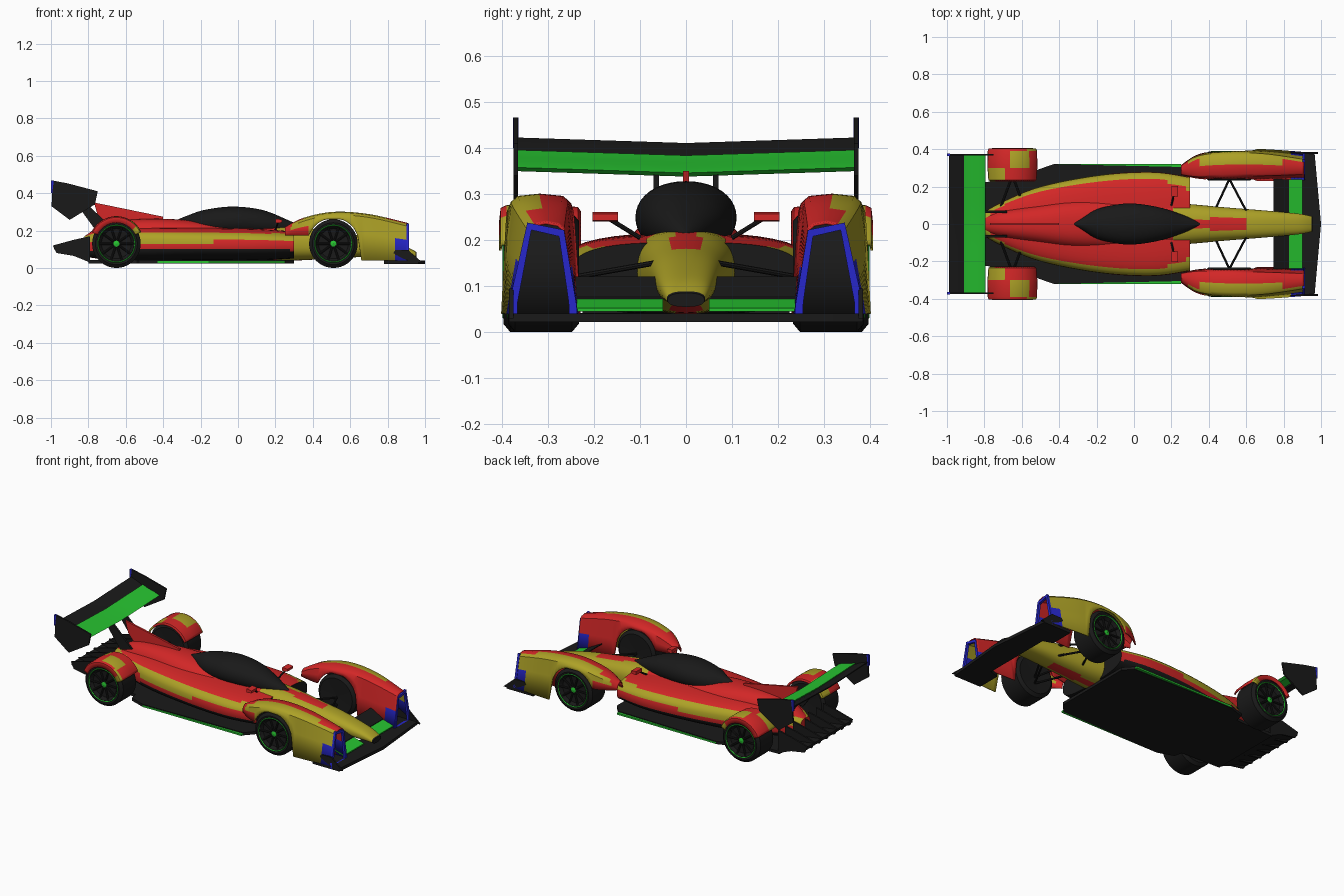
import bpy, bmesh, math
from mathutils import Vector

if "Cube" in bpy.data.objects:
    bpy.data.objects.remove(bpy.data.objects["Cube"])

COLS = dict(red=(.65, .02, .02), olive=(.42, .36, .02), black=(.01, .01, .01),
            green=(.02, .55, .03), blue=(.02, .02, .6))
MAT = {}
for k, c in COLS.items():
    MAT[k] = bpy.data.materials.new(k)
    MAT[k].diffuse_color = (*c, 1)


def finish(name, bm, cols, pick=None, mirror=False, solid=0, angle=35):
    bmesh.ops.recalc_face_normals(bm, faces=bm.faces)
    if pick:
        for f in bm.faces:
            f.material_index = cols.index(pick(f.calc_center_median()))
    me = bpy.data.meshes.new(name)
    bm.to_mesh(me)
    bm.free()
    ob = bpy.data.objects.new(name, me)
    bpy.context.collection.objects.link(ob)
    for c in cols:
        me.materials.append(MAT[c])
    bpy.ops.object.select_all(action='DESELECT')
    bpy.context.view_layer.objects.active = ob
    ob.select_set(True)
    bpy.ops.object.shade_smooth_by_angle(angle=math.radians(angle))
    if solid:
        m = ob.modifiers.new("Solidify", 'SOLIDIFY')
        m.thickness = solid
    if mirror:
        m = ob.modifiers.new("Mirror", 'MIRROR')
        m.use_axis = (False, True, False)
    return ob


def skin(name, rings, cols, closed=True, loop=False, **kw):
    bm = bmesh.new()
    vs = [[bm.verts.new(p) for p in r] for r in rings]
    n = len(vs[0])
    pairs = list(zip(vs, vs[1:])) + ([(vs[-1], vs[0])] if loop else [])
    for a, b in pairs:
        for i in range(n if closed else n - 1):
            j = (i + 1) % n
            bm.faces.new((a[i], a[j], b[j], b[i]))
    if closed and not loop:
        bm.faces.new(vs[0])
        bm.faces.new(vs[-1])
    return finish(name, bm, cols, **kw)


def smooth_rows(rows, steps=6):
    # Catmull-Rom through the station rows
    out, n = [], len(rows)
    for i in range(n - 1):
        p = [rows[max(0, i - 1)], rows[i], rows[i + 1], rows[min(n - 1, i + 2)]]
        for s in range(steps):
            t = s / steps
            out.append([.5 * (2 * b + (c - a) * t + (2 * a - 5 * b + 4 * c - d) * t * t
                              + (3 * b - a - 3 * c + d) * t ** 3) for a, b, c, d in zip(*p)])
    return out + [rows[-1]]


def hull(name, rows, cols, power=2.5, n=40, **kw):
    # rows: x, half width, bottom z, top z
    rings = []
    for x, w, zb, zt in smooth_rows(rows):
        ring = []
        for i in range(n):
            c, s = math.cos(2 * math.pi * i / n), math.sin(2 * math.pi * i / n)
            e = 2 / power
            ring.append((x, w * math.copysign(abs(c) ** e, c),
                         (zb + zt) / 2 + (zt - zb) / 2 * math.copysign(abs(s) ** e, s)))
        rings.append(ring)
    return skin(name, rings, cols, **kw)


def plate(name, pts, axis, lo, hi, col, mirror=False):
    # axis 'z': pts are (x, y); axis 'y': pts are (x, z)
    f = (lambda p, h: (p[0], p[1], h)) if axis == 'z' else (lambda p, h: (p[0], h, p[1]))
    return skin(name, [[f(p, h) for p in pts] for h in (lo, hi)], [col], mirror=mirror)


def both(half):
    return half + [(x, -y) for x, y in reversed(half) if y > 0]


def rod(name, a, b, r, col):
    a, b = Vector(a), Vector(b)
    q = (b - a).to_track_quat('Z', 'Y')
    ring = [q @ Vector((r * math.cos(k * math.pi / 4), r * math.sin(k * math.pi / 4), 0)) for k in range(8)]
    return skin(name, [[a + v for v in ring], [b + v for v in ring]], [col], mirror=True)


def lathe(name, cx, cy, cz, prof, col, n=40):
    # profile (radius, offset along y)
    rings = [[(cx + r * math.cos(2 * math.pi * i / n), cy + o, cz + r * math.sin(2 * math.pi * i / n))
              for r, o in prof] for i in range(n)]
    return skin(name, rings, [col], loop=True, mirror=True)


# Central body and nose
hull("fuselage", [(.955, .04, .055, .085), (.88, .055, .06, .12), (.7, .072, .06, .165), (.5, .088, .05, .195),
                  (.3, .106, .04, .22), (0, .13, .04, .23), (-.3, .13, .04, .258), (-.5, .105, .04, .262),
                  (-.7, .075, .045, .24), (-.82, .04, .06, .17)], ["red", "olive", "black"],
     pick=lambda c: "black" if c.x > .945 else "olive" if c.x > .2 and (abs(c.y) > .03 or c.x > .6) else "red")

# Side pods with dark intakes
hull("side_pods", [(.3, .25, .05, .195), (.1, .278, .04, .21), (-.18, .262, .04, .215), (-.5, .2, .04, .215),
                   (-.72, .11, .05, .2), (-.82, .05, .06, .17)], ["red", "olive", "black"], power=3,
     pick=lambda c: "black" if c.z < .095 or c.x > .299 else
     "olive" if .14 < c.z < .185 else "red")

# Canopy
hull("canopy", [(.36, .004, .19, .212), (.27, .045, .18, .255), (.13, .09, .17, .31), (-.03, .11, .17, .328),
                (-.18, .085, .17, .31), (-.27, .04, .18, .28), (-.33, .004, .2, .256)], ["black"], power=2.1)

# Spine fin
plate("spine_fin", [(-.77, .35), (-.4, .274), (-.4, .23), (-.7, .22), (-.75, .28)], 'y', -.006, .006, "red")

# Floor and diffuser
plate("floor", both([(.3, .25), (.25, .305), (-.43, .32), (-.53, .285), (-.54, .235), (-.8, .225)]),
      'z', .025, .042, "black")
skin("diffuser", [[(x, y, z) for x, z in [(-.79, .028), (-.9, .075), (-.985, .1), (-.985, .115),
                                          (-.88, .1), (-.79, .06)]] for y in (-.225, .225)], ["black"])
for y in (0, .075, .15, .22):
    plate("diffuser_strake", [(-.79, .03), (-.88, .065), (-.97, .08), (-.99, .12), (-.88, .15), (-.79, .17)],
          'y', y - .005, y + .005, "black", mirror=y > 0)
plate("floor_edge_trim", [(.25, .027), (.25, .037), (-.43, .037), (-.43, .027)], 'y', .305, .322, "green", True)

# Front splitter and flaps
plate("front_splitter", both([(1, 0), (.965, .385), (.78, .385), (.78, .24), (.84, .22), (.84, 0)]),
      'z', .022, .04, "black")
for nm, prof, col in [("front_flap_lower", [(.9, .045), (.81, .072), (.81, .078), (.9, .052)], "green"),
                      ("front_flap_upper", [(.83, .068), (.745, .115), (.745, .121), (.83, .076)], "black")]:
    plate(nm, prof, 'y', .05, .245, col, mirror=True)
plate("splitter_fence", [(.985, .03), (.91, .095), (.84, .095), (.8, .03)], 'y', .375, .385, "black", True)

# Front fenders: open shells with a wheel arch
FX, RX, WZ = .51, -.65, .13


def skirt(x):
    d = x - FX
    arch = WZ + math.sqrt(max(0, .138 ** 2 - d * d))
    if d < 0:
        return max(.175, min(arch, .262))
    return min(arch, .262) if d < .138 else .04


rings = []
for x, ib, it, ot, obt, zt in smooth_rows([
        (.25, .26, .265, .31, .32, .215), (.35, .235, .252, .365, .38, .265), (.51, .225, .255, .38, .403, .297),
        (.7, .23, .258, .375, .4, .285), (.91, .235, .265, .345, .385, .237)], 10):
    b = skirt(x)
    if b > zt - .02:
        b = zt - .02
    k = lambda lo, hi, t: lo + (hi - lo) * t
    f = 1 - (b - .04) / (zt - .04)
    ibb, obb = k(it, ib, f ** .5), k(ot, obt, f ** .5)
    rings.append([(x, ibb, b), (x, k(ibb, it, .5), k(b, zt, .5)), (x, it, zt - .012), (x, it + .012, zt - .002),
                  (x, (it + ot) / 2, zt + .003), (x, ot - .015, zt - .002), (x, ot, zt - .015),
                  (x, k(ot, obb, .4), k(zt - .015, b, .4)), (x, obb, b)])
skin("front_fender", rings, ["red", "olive", "blue"], closed=False, mirror=True, solid=.006,
     pick=lambda c: "blue" if c.x > .84 and c.z < .1 else
     "olive" if c.y > .33 and (c.z > .2 or c.x > .6) else "red")

# Blue duct frame at the fender front
outer = [(.235, .025), (.238, .06), (.265, .222), (.345, .238), (.385, .06), (.385, .025)]
inner = [(.254, .04), (.255, .065), (.276, .208), (.336, .222), (.366, .065), (.366, .04)]
skin("duct_frame", [[(.9, *o), (.914, *o), (.914, *i), (.9, *i)] for o, i in zip(outer, inner)],
     ["blue"], loop=True, mirror=True)

# Wheels
for nm, x, y in (("front", FX, .31), ("rear", RX, .32)):
    lathe(nm + "_tyre", x, y, WZ, [(.001, .05), (.08, .056), (.094, .074), (.112, .077), (.13, .062),
                                   (.13, -.062), (.112, -.077), (.001, -.07)], "black")
    lathe(nm + "_rim_ring", x, y, WZ, [(.094, .072), (.099, .079), (.104, .072)], "green")
    lathe(nm + "_hub", x, y, WZ, [(.001, .045), (.018, .045), (.017, .066), (.001, .07)], "green", 16)
    for i in range(10):
        a = math.tau * i / 10
        rod(nm + "_spoke", (x, y + .06, WZ),
            (x + .09 * math.cos(a), y + .064, WZ + .09 * math.sin(a)), .006, "black")

# Rear fenders
rings = []
for i in range(25):
    a = math.radians(25 + 130 * i / 24)
    c, s = math.cos(a), math.sin(a)
    rings.append([(RX + r * c, y, WZ + r * s) for r, y in
                  [(.132, .228), (.142, .235), (.147, .3), (.146, .39), (.14, .403), (.112, .406)]])
skin("rear_fender", rings, ["red", "olive"], closed=False, mirror=True, solid=.005,
     pick=lambda c: "olive" if abs(c.y - .32 - (c.x - RX) * .6) < .03 else "red")

# Rear wing
YS = [-.37, -.25, -.12, 0, .12, .25, .37]
for nm, prof, col in [
        ("rear_wing_main", [(-.795, .352), (-.83, .366), (-.87, .375), (-.91, .39), (-.9, .374),
                            (-.85, .35), (-.81, .344)], "green"),
        ("rear_wing_flap", [(-.895, .374), (-.94, .398), (-.99, .417), (-.99, .41), (-.94, .384), (-.9, .366)],
         "black")]:
    skin(nm, [[(x, y, z - .006 + .012 * abs(y) / .37) for x, z in prof] for y in YS], [col])
plate("wing_endplate", [(-.99, .467), (-.91, .452), (-.75, .41), (-.765, .34), (-.9, .257), (-.997, .33)],
      'y', .365, .375, "black", True)
plate("wing_endplate_edge", [(-.985, .467), (-.999, .467), (-.999, .4), (-.993, .4)], 'y', .364, .376, "blue", True)
plate("wing_pylon", [(-.88, .365), (-.82, .355), (-.68, .22), (-.76, .2)], 'y', .059, .071, "black", True)

# Suspension arms
for x in (.43, .6):
    rod("front_upper_arm", (FX, .24, .12), (x, .07, .15), .006, "black")
    rod("front_lower_arm", (FX, .24, .08), (x, .07, .085), .006, "black")
for x in (-.58, -.72):
    rod("rear_arm", (RX, .26, .15), (x, .07, .18), .007, "black")

# Mirrors
rod("mirror_arm", (.2, .1, .205), (.215, .165, .245), .005, "black")
plate("mirror", [(.235, .243), (.235, .257), (.22, .261), (.2, .261), (.2, .24), (.22, .24)],
      'y', .148, .203, "red", True)

for m in bpy.data.materials:
    if m.users and not m.is_grease_pencil:
        m.use_nodes = True
        m.node_tree.nodes["Principled BSDF"].inputs["Base Color"].default_value = m.diffuse_color
